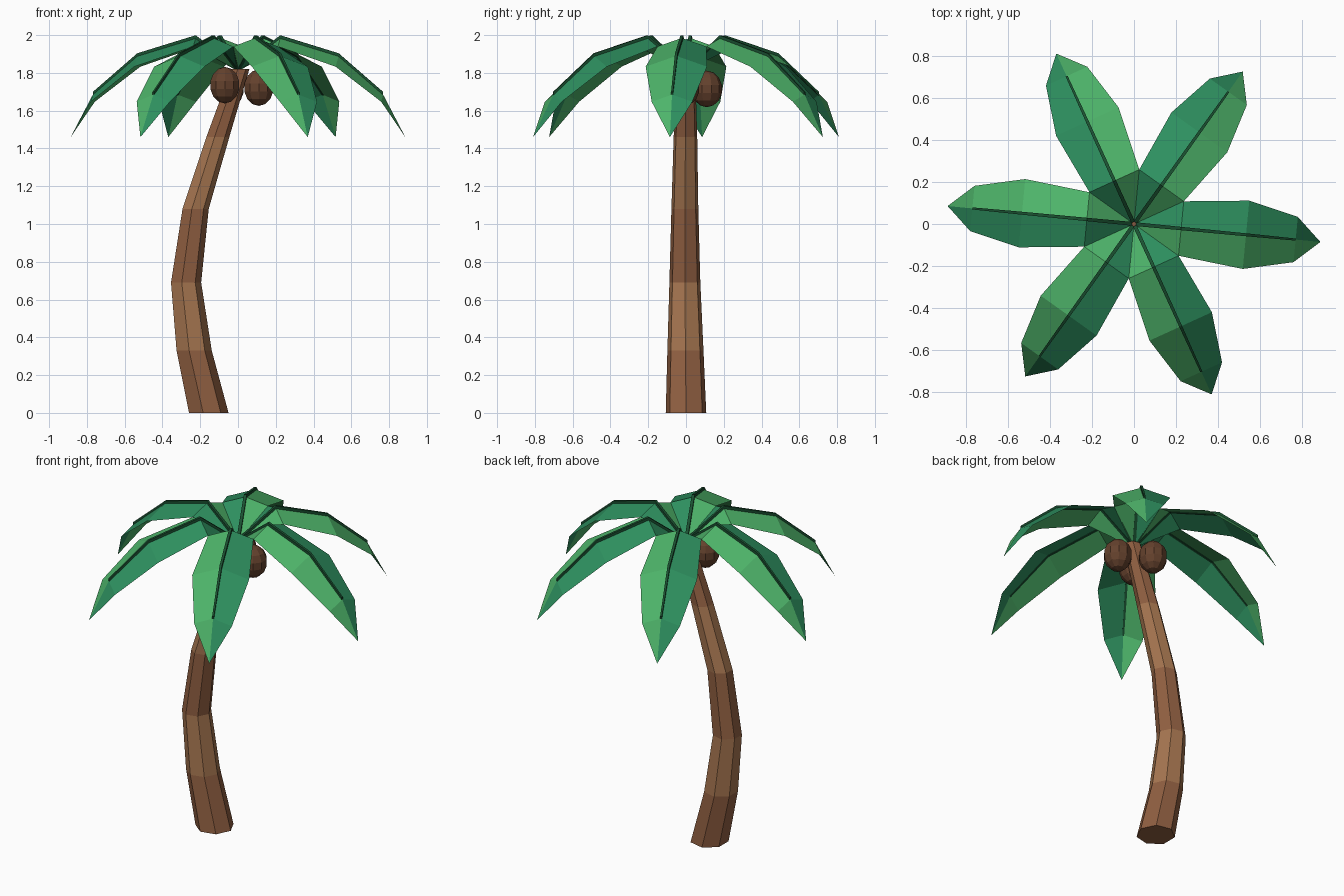
import bpy, bmesh
from math import sin, cos, tau, radians
from mathutils import Vector, Matrix

if "Cube" in bpy.data.objects:
    bpy.data.objects.remove(bpy.data.objects["Cube"])


def material(name, rgb):
    m = bpy.data.materials.new(name)
    m.diffuse_color = (*rgb, 1)
    m.use_nodes = True
    m.node_tree.nodes["Principled BSDF"].inputs["Base Color"].default_value = m.diffuse_color
    return m


bark_dark = material("bark_dark", (0.28, 0.115, 0.053))
bark_light = material("bark_light", (0.38, 0.18, 0.08))
leaf_dark = material("leaf_dark", (0.027, 0.28, 0.115))
leaf_light = material("leaf_light", (0.076, 0.46, 0.145))
rib_green = material("rib_green", (0.01, 0.08, 0.03))
nut_brown = material("nut_brown", (0.127, 0.053, 0.026))


def make_object(name, bm, mats, matrix=Matrix(), fix=True):
    if fix:
        bmesh.ops.recalc_face_normals(bm, faces=bm.faces[:])
    me = bpy.data.meshes.new(name)
    bm.to_mesh(me)
    bm.free()
    for m in mats:
        me.materials.append(m)
    ob = bpy.data.objects.new(name, me)
    ob.matrix_world = matrix
    bpy.context.collection.objects.link(ob)
    return ob


def loft(bm, rings, alternate=False):
    """Skin a list of closed rings and cap both ends."""
    rings = [[bm.verts.new(p) for p in r] for r in rings]
    n = len(rings[0])
    for k, (a, b) in enumerate(zip(rings, rings[1:])):
        for i in range(n):
            j = (i + 1) % n
            f = bm.faces.new((a[i], a[j], b[j], b[i]))
            f.material_index = k % 2 if alternate else 0
    bm.faces.new(rings[0][::-1])
    bm.faces.new(rings[-1])


# Trunk: curved seven-sided column with alternating bark bands (x, y, z, radius)
SIDES = 7
trunk_path = [(-0.16, 0, 0, 0.11), (-0.237, -0.003, 0.33, 0.098),
              (-0.279, -0.006, 0.69, 0.084), (-0.228, -0.006, 1.08, 0.073),
              (-0.11, -0.003, 1.46, 0.064), (0.01, 0, 1.82, 0.05)]
bm = bmesh.new()
loft(bm, [[(x + r * cos(tau * i / SIDES), y + r * sin(tau * i / SIDES), z)
           for i in range(SIDES)] for x, y, z, r in trunk_path], alternate=True)
make_object("trunk", bm, [bark_dark, bark_light])

# Fronds: folded leaf along a drooping spine (radius, height, half width)
spine = [(0.01, 1.82, 0.01), (0.225, 1.985, 0.13), (0.535, 1.89, 0.163),
         (0.772, 1.685, 0.108), (0.89, 1.46, 0)]
for k in range(6):
    turn = Matrix.Rotation(radians(-5.5 + 60 * k), 4, 'Z')
    bm = bmesh.new()
    mid = [bm.verts.new((r, 0, z)) for r, z, w in spine]
    for side, mat in ((1, 0), (-1, 1)):
        edge = [bm.verts.new((r, side * w, z - 0.35 * w)) for r, z, w in spine[:-1]]
        edge.append(mid[-1])
        for i in range(len(spine) - 1):
            loop = [mid[i], mid[i + 1], edge[i + 1], edge[i]]
            if i == len(spine) - 2:
                loop.pop(1)
            f = bm.faces.new(loop if side > 0 else loop[::-1])
            f.material_index = mat
            f.normal_update()
    make_object(f"frond_{k + 1}", bm, [leaf_dark, leaf_light], turn)

    # Midrib: thin square bar riding on the fold
    bm = bmesh.new()
    rings = []
    for (r, z, _), h in zip(spine[:-1], (0.009, 0.008, 0.007, 0.005)):
        rings.append([(r, -h, z - 0.006), (r, h, z - 0.006),
                      (r, h, z + 0.014), (r, -h, z + 0.014)])
    loft(bm, rings)
    make_object(f"midrib_{k + 1}", bm, [rib_green], turn)

# Coconuts: three faceted nuts clustered under the crown
for k, pos in enumerate([(0.11, -0.01, 1.722), (-0.07, -0.09, 1.735), (-0.047, 0.11, 1.715)]):
    bm = bmesh.new()
    bmesh.ops.create_uvsphere(bm, u_segments=10, v_segments=7, radius=0.082)
    bmesh.ops.scale(bm, vec=Vector((1, 1, 1.18)), verts=bm.verts[:])
    make_object(f"coconut_{k + 1}", bm, [nut_brown], Matrix.Translation(pos))
